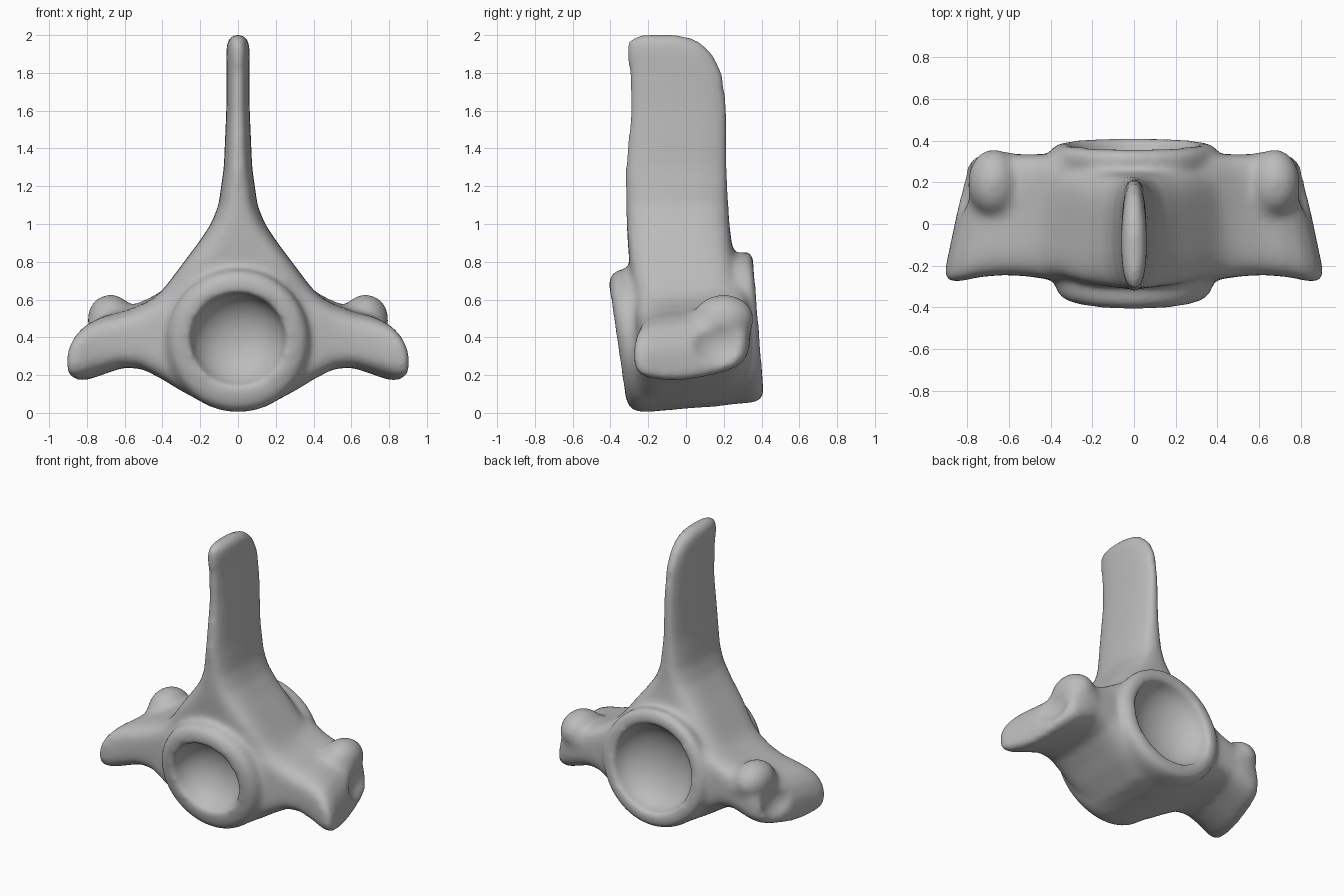
import bpy, bmesh, math
from mathutils import Matrix

if "Cube" in bpy.data.objects:
    bpy.data.objects.remove(bpy.data.objects["Cube"])

bone = bpy.data.materials.new("bone_grey")
bone.use_nodes = True
colour = (0.5, 0.5, 0.5, 1)
bone.diffuse_color = colour
bone.node_tree.nodes["Principled BSDF"].inputs["Base Color"].default_value = colour

SIDES = 48


def oval(ru, rv, power):
    """Superellipse outline as (u, v) pairs; higher power is boxier."""
    pts = []
    for i in range(SIDES):
        a = math.tau * i / SIDES
        c, s = math.cos(a), math.sin(a)
        pts.append((ru * math.copysign(abs(c) ** (2 / power), c),
                    rv * math.copysign(abs(s) ** (2 / power), s)))
    return pts


def loft(bm, rings):
    """Skin a list of outlines and cap both ends."""
    rows = [[bm.verts.new(p) for p in ring] for ring in rings]
    for a, b in zip(rows, rows[1:]):
        for i in range(SIDES):
            j = (i + 1) % SIDES
            bm.faces.new((a[i], a[j], b[j], b[i]))
    bm.faces.new(rows[0])
    bm.faces.new(rows[-1])


def ellipsoid(bm, centre, radii):
    m = Matrix.Translation(centre) @ Matrix.Diagonal((*radii, 1))
    bmesh.ops.create_uvsphere(bm, u_segments=40, v_segments=24, radius=1, matrix=m)


def make_object(name, bm):
    bmesh.ops.recalc_face_normals(bm, faces=bm.faces)
    mesh = bpy.data.meshes.new(name)
    bm.to_mesh(mesh)
    bm.free()
    mesh.materials.append(bone)
    ob = bpy.data.objects.new(name, mesh)
    bpy.context.collection.objects.link(ob)
    return ob


body = bmesh.new()

# Drum-shaped centrum: y, lean, centre height, radius
centrum = [(-0.365, -0.045, 0.385, 0.30), (-0.35, -0.045, 0.385, 0.35),
           (-0.31, -0.045, 0.383, 0.377), (-0.24, -0.04, 0.382, 0.379),
           (0.0, 0, 0.405, 0.382), (0.25, 0.0, 0.44, 0.394),
           (0.33, -0.025, 0.455, 0.402), (0.37, -0.028, 0.46, 0.39),
           (0.385, -0.028, 0.46, 0.35)]
loft(body, [[(u, y + lean * v / r, z + v) for u, v in oval(r, r, 2)]
            for y, lean, z, r in centrum])

# Arch tapering into the tall spine: z, half width, front y, back y, power
spine = [(0.35, 0.42, -0.27, 0.31, 5), (0.6, 0.455, -0.275, 0.31, 5),
         (0.65, 0.40, -0.28, 0.295, 5), (0.7, 0.36, -0.29, 0.28, 5),
         (0.8, 0.285, -0.3, 0.257, 5), (0.9, 0.21, -0.308, 0.242, 4),
         (1.0, 0.143, -0.314, 0.23, 3.2), (1.1, 0.103, -0.318, 0.225, 2.8),
         (1.3, 0.075, -0.322, 0.22, 2.5), (1.6, 0.062, -0.295, 0.22, 2.4),
         (1.8, 0.06, -0.302, 0.195, 2.4), (1.9, 0.062, -0.316, 0.145, 2.4),
         (1.96, 0.06, -0.314, 0.085, 2.2), (1.985, 0.046, -0.29, 0.03, 2.2),
         (2.002, 0.022, -0.24, -0.03, 2.2)]
loft(body, [[(u, (f + b) / 2 + v, z) for u, v in oval(w, (b - f) / 2, p)]
            for z, w, f, b, p in spine])

# Side wings with slanted ends: x, low z, high z, front y, back y, power
wing = [(0.0, 0.02, 0.70, -0.28, 0.32, 7), (0.15, 0.045, 0.70, -0.28, 0.325, 7),
        (0.3, 0.125, 0.69, -0.275, 0.33, 6), (0.4, 0.185, 0.635, -0.265, 0.335, 5),
        (0.5, 0.235, 0.58, -0.25, 0.335, 4), (0.6, 0.24, 0.54, -0.245, 0.335, 3.8),
        (0.7, 0.205, 0.515, -0.255, 0.34, 3.8), (0.78, 0.175, 0.47, -0.275, 0.335, 3.8),
        (0.83, 0.17, 0.41, -0.275, 0.32, 3.6), (0.86, 0.19, 0.33, -0.25, 0.28, 3.4)]
for side in (-1, 1):
    rings = []
    for x, lo, hi, f, b, power in wing:
        ramp = min(x / 0.8, 1) ** 2
        ring = []
        for u, v in oval((b - f) / 2, (hi - lo) / 2, power):
            y = (f + b) / 2 + u
            lift = 0.2 * max(y, 0) * ramp + 0.07 * y * (1 - ramp)
            ring.append((side * (x - 0.21 * y * ramp), y, (lo + hi) / 2 + v + lift))
        rings.append(ring)
    loft(body, rings)
    # Raised knob at the back of each wing, on a broad low swelling
    ellipsoid(body, (side * 0.675, 0.2, 0.5), (0.122, 0.16, 0.127))
    ellipsoid(body, (side * 0.63, 0.17, 0.46), (0.17, 0.18, 0.12))

vertebra = make_object("vertebra", body)

# Hollows: front cup, back cup and a shallow scoop below each knob
hollows = bmesh.new()
ellipsoid(hollows, (0, -0.37, 0.385), (0.252, 0.2, 0.25))
ellipsoid(hollows, (0, 0.385, 0.465), (0.3, 0.19, 0.3))
for side in (-1, 1):
    ellipsoid(hollows, (side * 0.93, 0.2, 0.38), (0.16, 0.2, 0.16))
cutter = make_object("hollow_cutter", hollows)
cutter.hide_render = True
cutter.hide_viewport = True
cutter.display_type = 'WIRE'


def remesh(name):
    mod = vertebra.modifiers.new(name, 'REMESH')
    mod.mode = 'VOXEL'
    mod.voxel_size = 0.016
    mod.use_smooth_shade = True


# Fuse the parts, hollow them and soften the joins
remesh("fuse")
cut = vertebra.modifiers.new("hollow", 'BOOLEAN')
cut.operation = 'DIFFERENCE'
cut.object = cutter
remesh("refine")
soften = vertebra.modifiers.new("soften", 'SMOOTH')
soften.factor = 0.5
soften.iterations = 18
